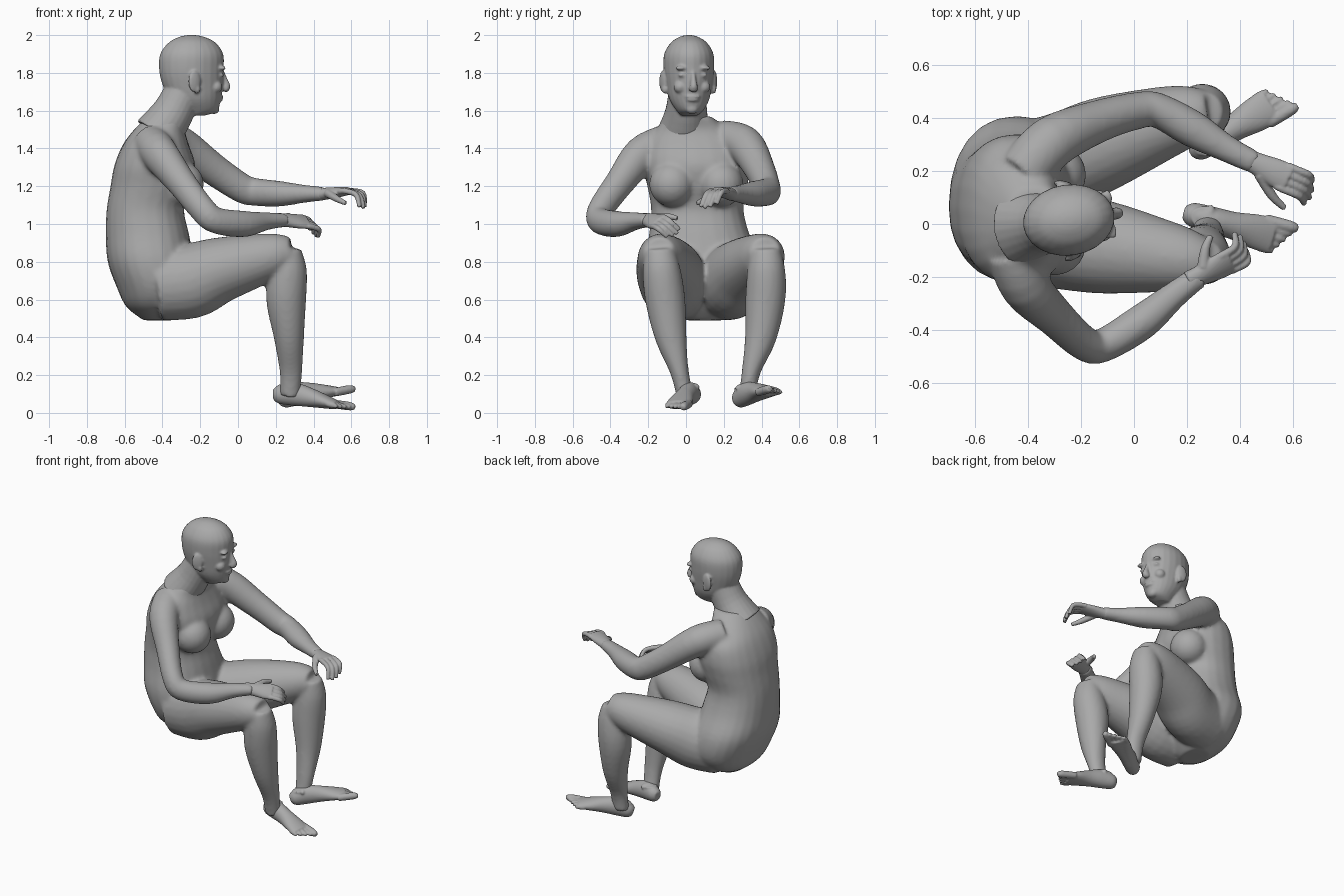
import bpy, bmesh, math
from mathutils import Vector, Matrix

cube = bpy.data.objects.get("Cube")
if cube:
    bpy.data.objects.remove(cube)

skin = bpy.data.materials.new("plain grey")
skin.use_nodes = True
skin.diffuse_color = (0.4, 0.4, 0.4, 1)
bsdf = skin.node_tree.nodes["Principled BSDF"]
bsdf.inputs["Base Color"].default_value = skin.diffuse_color
bsdf.inputs["Roughness"].default_value = 0.8

X, Z = Vector((1, 0, 0)), Vector((0, 0, 1))


def spline(rings, steps=4):
    """Smooth a list of rings (x, y, z, half width, half depth)."""
    pts = [Vector(r) for r in rings]
    out = []
    for i in range(len(pts) - 1):
        a, b, c, d = pts[max(i - 1, 0)], pts[i], pts[i + 1], pts[min(i + 2, len(pts) - 1)]
        for k in range(steps):
            t = k / steps
            out.append(0.5 * (2 * b + (c - a) * t + (2 * a - 5 * b + 4 * c - d) * t * t
                              + (3 * b - a - 3 * c + d) * t ** 3))
    return out + [pts[-1]]


def loft(bm, rings, ref, axis=None, power=1.0, sides=24):
    """Skin ellipses along a path; depth is measured along ref."""
    rows = spline(rings)
    centres = [Vector(r[:3]) for r in rows]
    loops = []
    for i, r in enumerate(rows):
        t = axis or (centres[min(i + 1, len(rows) - 1)] - centres[max(i - 1, 0)]).normalized()
        u = t.cross(ref).normalized()
        v = u.cross(t)
        loop = []
        for k in range(sides):
            ang = math.tau * k / sides
            c, s = math.cos(ang), math.sin(ang)
            c, s = math.copysign(abs(c) ** power, c), math.copysign(abs(s) ** power, s)
            loop.append(bm.verts.new(centres[i] + u * c * r[3] + v * s * r[4]))
        loops.append(loop)
    for p, q in zip(loops, loops[1:]):
        for k in range(sides):
            n = (k + 1) % sides
            bm.faces.new((p[k], p[n], q[n], q[k]))
    bm.faces.new(loops[0][::-1])
    bm.faces.new(loops[-1])


def blob(bm, centre, size, turn=0.0):
    m = Matrix.Translation(centre) @ Matrix.Rotation(turn, 4, 'Z') @ Matrix.Diagonal((*size, 1))
    bmesh.ops.create_uvsphere(bm, u_segments=20, v_segments=12, radius=1, matrix=m)


def finish(bm, name, voxel, smooth):
    bmesh.ops.recalc_face_normals(bm, faces=bm.faces)
    mesh = bpy.data.meshes.new(name)
    bm.to_mesh(mesh)
    bm.free()
    mesh.materials.append(skin)
    ob = bpy.data.objects.new(name, mesh)
    bpy.context.collection.objects.link(ob)
    fuse = ob.modifiers.new("fuse", 'REMESH')
    fuse.mode, fuse.voxel_size, fuse.use_smooth_shade = 'VOXEL', voxel, True
    relax = ob.modifiers.new("relax", 'SMOOTH')
    relax.factor, relax.iterations = 0.5, smooth


# Trunk
bm = bmesh.new()
loft(bm, [(-.42, .10, .49, .10, .08), (-.43, .10, .56, .23, .16), (-.425, .10, .66, .30, .215),
          (-.46, .09, .80, .31, .23), (-.48, .07, .95, .265, .22), (-.49, .06, 1.08, .245, .205),
          (-.46, .06, 1.20, .265, .215), (-.44, .055, 1.31, .285, .215),
          (-.435, .05, 1.42, .265, .175), (-.415, .03, 1.50, .19, .135),
          (-.37, .015, 1.57, .12, .11)], X, axis=Z, power=.88)
for y in (-.075, .185):
    blob(bm, (-.30, y, 1.21), (.12, .12, .12))

# Arms
loft(bm, [(-.46, -.10, 1.43, .10, .10), (-.41, -.235, 1.365, .095, .10),
          (-.30, -.35, 1.22, .075, .08), (-.19, -.45, 1.08, .066, .072),
          (-.12, -.46, 1.02, .064, .07), (.03, -.37, 1.0, .068, .07),
          (.15, -.27, 1.015, .052, .048), (.25, -.195, 1.02, .044, .036)], Z)
loft(bm, [(-.42, .19, 1.45, .10, .10), (-.31, .31, 1.42, .10, .10),
          (-.13, .39, 1.29, .08, .085), (.02, .43, 1.19, .07, .078),
          (.09, .43, 1.17, .066, .074), (.22, .36, 1.16, .07, .068),
          (.35, .285, 1.16, .052, .048), (.46, .23, 1.16, .044, .036)], Z)

# Thighs and shins share sizes; only the paths differ
thigh = [(-.42, .68, .17, .19), (-.25, .70, .18, .20), (-.10, .755, .175, .175),
         (.10, .81, .14, .14), (.21, .835, .115, .115), (.28, .84, .085, .09)]
shin = [(.27, .87, .075, .065), (.265, .76, .10, .10), (.255, .60, .106, .106),
        (.27, .40, .084, .08), (.28, .22, .05, .06), (.275, .09, .045, .052)]
for thigh_y, shin_y in (((-.06, -.07, -.09, -.12, -.135, -.14), (-.14, -.13, -.11, -.08, -.035, -.005)),
                        ((.21, .25, .31, .38, .41, .42), (.42, .425, .42, .395, .345, .325))):
    loft(bm, [(x, y, z, a, b) for (x, z, a, b), y in zip(thigh, thigh_y)], Z)
    loft(bm, [(x, y, z, a, b) for (x, z, a, b), y in zip(shin, shin_y)], X)
finish(bm, "body", .012, 8)

# Head and neck
bm = bmesh.new()
loft(bm, [(-.225, .015, 1.575, .045, .055), (-.205, .015, 1.60, .07, .095),
          (-.225, .015, 1.66, .105, .135), (-.24, .015, 1.74, .122, .162),
          (-.247, .015, 1.82, .133, .172), (-.245, .015, 1.90, .13, .168),
          (-.243, .015, 1.96, .095, .125), (-.245, .015, 1.99, .05, .068),
          (-.245, .015, 2.0, .015, .02)], X, axis=Z)
loft(bm, [(-.43, .015, 1.47, .15, .13), (-.345, .015, 1.59, .112, .11),
          (-.28, .015, 1.72, .10, .10)], X)
# Nose, lips and chin
loft(bm, [(-.088, .015, 1.81, .012, .014), (-.072, .015, 1.765, .014, .018),
          (-.062, .015, 1.725, .022, .024), (-.075, .015, 1.708, .024, .015)], X)
blob(bm, (-.098, .015, 1.674), (.022, .042, .009))
blob(bm, (-.10, .015, 1.657), (.022, .036, .010))
blob(bm, (-.125, .015, 1.61), (.028, .035, .028))
for s in (-1, 1):
    # Brow, closed eye, cheek, ear
    blob(bm, (-.102, .015 + s * .05, 1.826), (.026, .046, .014), -s * .4)
    blob(bm, (-.103, .015 + s * .052, 1.788), (.020, .026, .013), -s * .4)
    blob(bm, (-.125, .015 + s * .062, 1.725), (.035, .036, .034))
    blob(bm, (-.25, .015 + s * .138, 1.755), (.036, .013, .058), -s * .3)
    blob(bm, (-.235, .015 + s * .13, 1.715), (.018, .016, .026))
bmesh.ops.rotate(bm, verts=bm.verts, cent=(-.245, .015, 0),
                 matrix=Matrix.Rotation(math.radians(8), 3, 'Z'))
finish(bm, "head", .007, 3)


def hand(name, wrist, knuckle, tip, across, thumb_tip, lift):
    """Palm, four curled fingers and a thumb."""
    bm = bmesh.new()
    wrist, knuckle, tip, thumb_tip, lift = map(Vector, (wrist, knuckle, tip, thumb_tip, lift))
    across = Vector(across).normalized()
    back = (knuckle - wrist).cross(across).normalized()
    start = wrist - (knuckle - wrist) * .4
    loft(bm, [(*start, .04, .034), (*wrist, .042, .032), (*wrist.lerp(knuckle, .6), .054, .027),
              (*knuckle, .054, .020)], back)
    for i in range(4):
        offset = across * (i - 1.5) * .029
        length = (1.0, 1.08, 1.0, .82)[i]
        base = knuckle + offset
        end = base + (tip - knuckle) * length
        joint = base.lerp(end, .5) + lift
        loft(bm, [(*(base - (knuckle - wrist) * .2), .015, .015), (*base, .0155, .0155),
                  (*joint, .0145, .0145), (*end, .011, .011)], back, sides=12)
    root = wrist.lerp(knuckle, .25) - across * .03
    mid = root.lerp(thumb_tip, .55) - across * .012
    loft(bm, [(*root, .024, .024), (*mid, .018, .018), (*thumb_tip, .012, .012)], back, sides=12)
    finish(bm, name, .005, 3)


hand("right_hand", (.25, -.195, 1.02), (.365, -.14, 1.01), (.405, -.06, .945),
     (.5, -.5, -.5), (.29, -.045, 1.03), (.022, -.01, .012))
hand("left_hand", (.46, .23, 1.16), (.585, .17, 1.175), (.665, .115, 1.09),
     (.5, .85, 0), (.57, .06, 1.11), (.022, 0, .022))


def foot(name, heel, yaw, pitch, inner):
    """Foot built along +x; inner is the side of the big toe."""
    bm = bmesh.new()
    loft(bm, [(0, 0, .05, .025, .03), (.03, 0, .055, .045, .05), (.10, 0, .065, .05, .062),
              (.19, 0, .055, .052, .052), (.28, 0, .04, .066, .037),
              (.35, 0, .027, .068, .024)], Z)
    loft(bm, [(.085, 0, .05, .045, .06), (.08, 0, .11, .044, .056)], X, axis=Z)
    blob(bm, (.09, 0, .10), (.025, .055, .025))
    for i in range(5):
        y = inner * (.052 - i * .0265)
        r = .023 if i == 0 else .0155
        reach = .435 - .017 * i
        loft(bm, [(.31, y, .03, r, r), (reach - .03, y, .026, r, r), (reach, y, .020, r * .6, r * .6)],
             Z, sides=12)
    turn = Matrix.Rotation(math.radians(yaw), 4, 'Z') @ Matrix.Rotation(math.radians(-pitch), 4, 'Y')
    bm.transform(Matrix.Translation(heel) @ turn)
    finish(bm, name, .006, 3)


foot("right_foot", (.185, .045, .045), -15, -5, 1)
foot("left_foot", (.23, .275, .015), 31, 12, -1)
